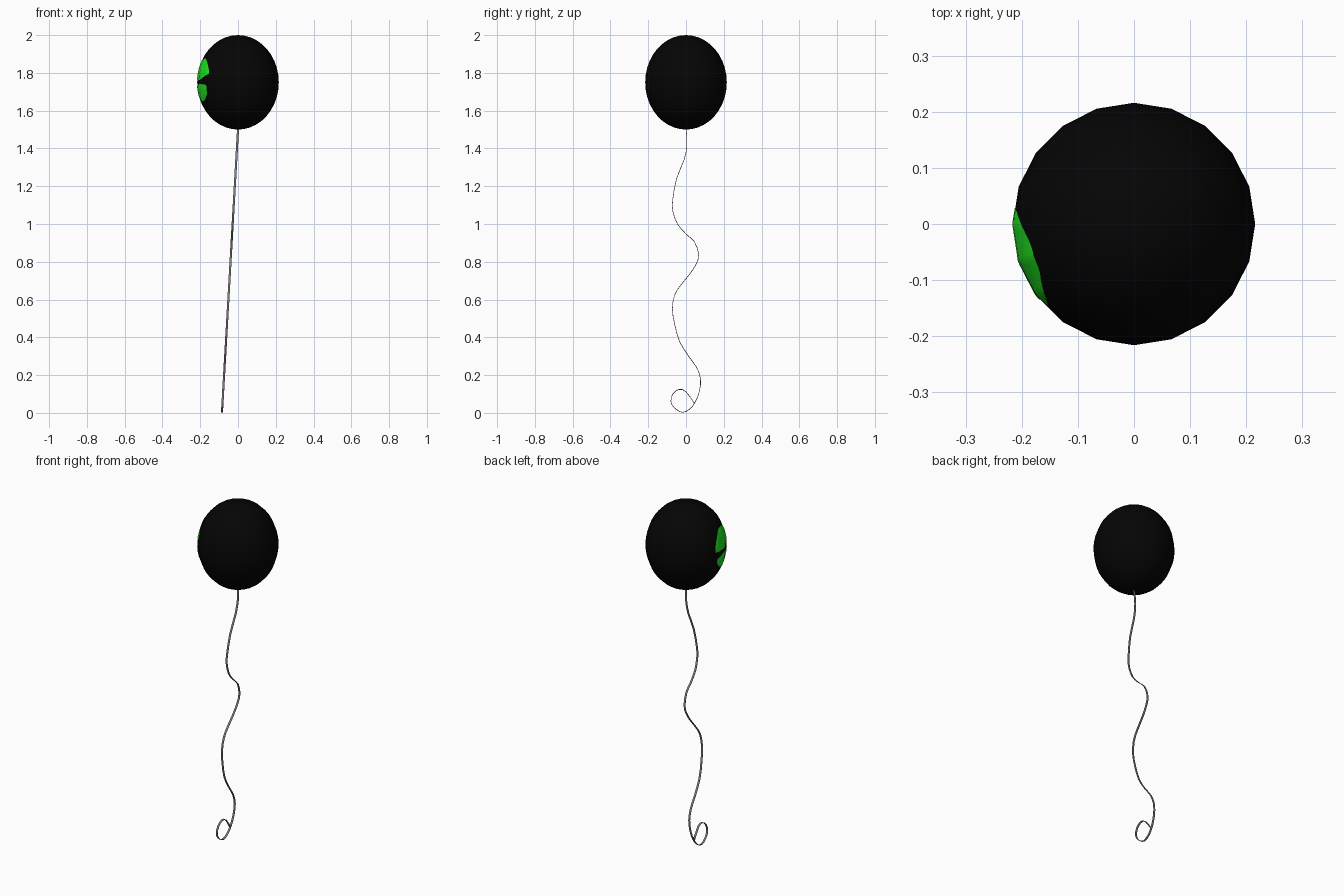
import bpy, bmesh, math
from mathutils import Vector
from mathutils.bvhtree import BVHTree

if "Cube" in bpy.data.objects:
    bpy.data.objects.remove(bpy.data.objects["Cube"])


def material(name, rgb):
    m = bpy.data.materials.new(name)
    m.diffuse_color = (*rgb, 1)
    m.use_nodes = True
    m.node_tree.nodes["Principled BSDF"].inputs["Base Color"].default_value = m.diffuse_color
    return m


def add_object(name, bm, mat):
    for f in bm.faces:
        f.smooth = True
    me = bpy.data.meshes.new(name)
    bm.to_mesh(me)
    me.materials.append(mat)
    ob = bpy.data.objects.new(name, me)
    bpy.context.collection.objects.link(ob)
    return ob


black = material("black", (0.0015, 0.0015, 0.0015))
green = material("green", (0.014, 0.8, 0.014))
grey = material("string_grey", (0.22, 0.22, 0.22))

# Balloon: 20-sided ellipsoid
bm = bmesh.new()
bmesh.ops.create_uvsphere(bm, u_segments=20, v_segments=20, radius=1)
for v in bm.verts:
    v.co = Vector((v.co.x * 0.216, v.co.y * 0.216, 1.75 + v.co.z * 0.25))
tree = BVHTree.FromBMesh(bm)
add_object("balloon", bm, black)


# Painted round patch, split by a slanted gap; draped on the balloon
def patch(name, u0, u1, low, high, cols=24, rows=8):
    b = bmesh.new()
    grid = []
    for i in range(cols + 1):
        u = u0 + (u1 - u0) * i / cols
        a = math.radians(198.5 + 26.5 * u)
        d = Vector((math.cos(a), math.sin(a), 0))
        col = []
        for j in range(rows + 1):
            z = low(u) + (high(u) - low(u)) * j / rows
            hit, normal, _, _ = tree.ray_cast(Vector((0, 0, z)) + d, -d)
            col.append(b.verts.new(hit + normal * 0.002))
        grid.append(col)
    for p, q in zip(grid, grid[1:]):
        for j in range(rows):
            b.faces.new((p[j], q[j], q[j + 1], p[j + 1]))
    return add_object(name, b, green)


def arc(u):
    return 0.113 * math.sqrt(max(0, 1 - u * u))


patch("upper_patch", -0.99, 0.95,
      lambda u: 1.76 + 0.037 * max(u, 0) - 0.006 * min(u, 0),
      lambda u: 1.763 + arc(u))
patch("lower_patch", -0.85, 0.76,
      lambda u: 1.763 - arc(u),
      lambda u: 1.743 - 0.008 * max(u, 0) + 0.02 * min(u, 0))

# Ribbon string: wavy (y, z) path ending in a curl, in a plane leaning to -x
path = [(0, 1.505), (.005, 1.42), (-.01, 1.34), (-.05, 1.24), (-.07, 1.13),
        (-.07, 1.07), (-.045, 1.0), (0, .947), (.045, .905), (.067, .84),
        (.055, .79), (.02, .735), (-.025, .68), (-.06, .625), (-.072, .55),
        (-.06, .47), (-.035, .38), (.01, .305), (.055, .243), (.077, .18),
        (.071, .115), (.05, .06), (.02, .02), (-.02, .003), (-.06, .025),
        (-.08, .06), (-.07, .1), (-.037, .124), (0, .112), (.045, .05)]
lean = 0.085 / 1.5
side = Vector((1, 0, -lean)).normalized() * 0.0055
pts = [Vector((-0.085 + lean * z, y, z)) for y, z in path]

# Smooth the path with one midpoint per span
fine = [pts[0]]
for i in range(1, len(pts)):
    a, b = pts[i - 1], pts[i]
    before, after = pts[max(i - 2, 0)], pts[min(i + 1, len(pts) - 1)]
    fine += [(a + b) * 0.5625 - (before + after) * 0.0625, b]

bm = bmesh.new()
prev = None
for c in fine:
    pair = (bm.verts.new(c - side), bm.verts.new(c + side))
    if prev:
        bm.faces.new((prev[0], prev[1], pair[1], pair[0]))
    prev = pair
ribbon = add_object("string", bm, grey)
mod = ribbon.modifiers.new("thickness", 'SOLIDIFY')
mod.thickness = 0.003
mod.offset = 0
